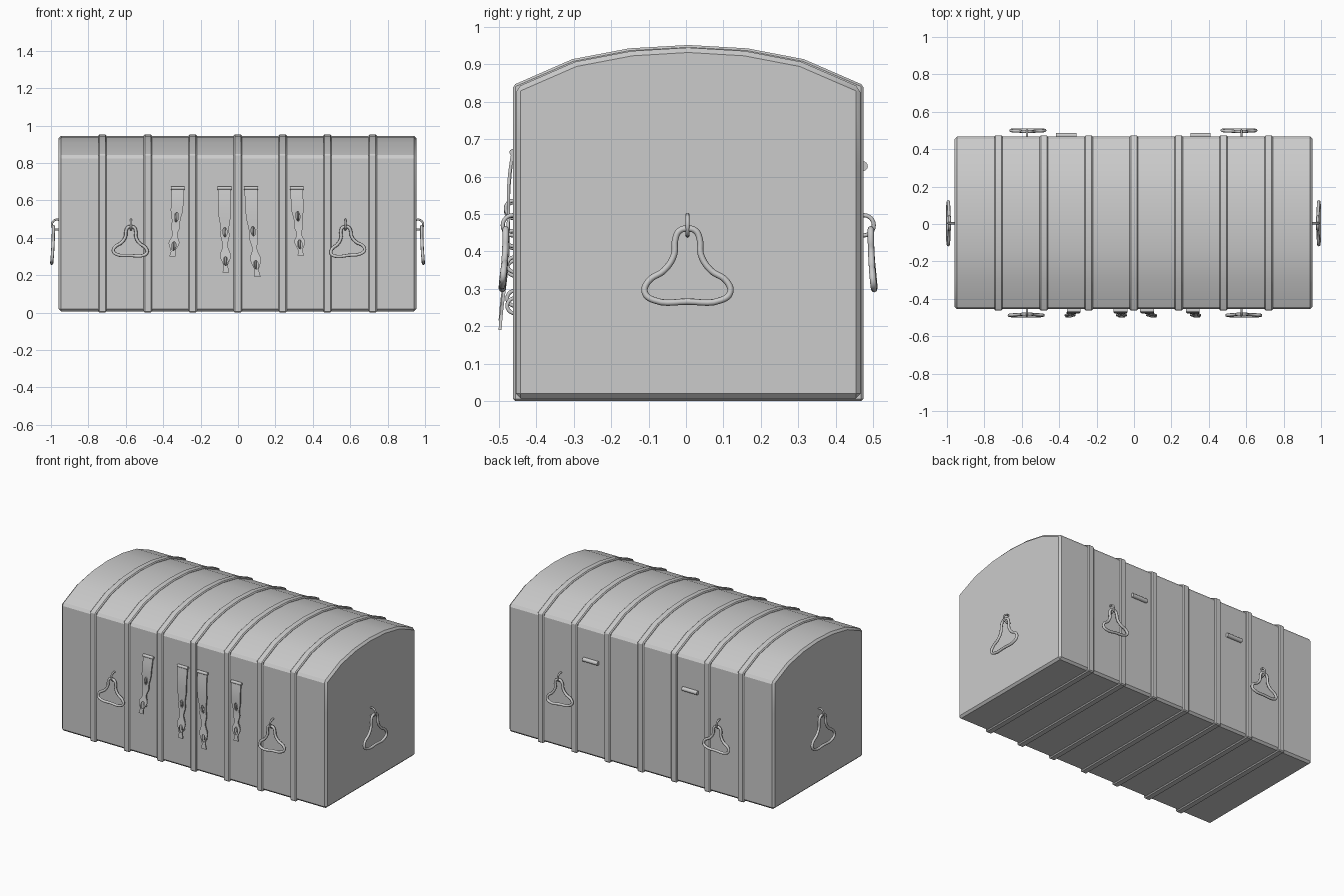
import bpy, bmesh, math
from mathutils import Vector

if "Cube" in bpy.data.objects:
    bpy.data.objects.remove(bpy.data.objects["Cube"])

YF, YB = -0.455, 0.467      # front and back walls
XL, XR = -0.96, 0.955       # end walls
SEAM = 0.63
PROFILE = [(YF, .007), (YB, .007), (YB, .838), (.308, .907), (.157, .936), (.006, .945),
           (-.145, .936), (-.297, .907), (YF, .838)]


def prism(profile, x0, x1, bevel):
    bm = bmesh.new()
    a = [bm.verts.new((x0, y, z)) for y, z in profile]
    b = [bm.verts.new((x1, y, z)) for y, z in profile]
    n = len(a)
    bm.faces.new(a)
    bm.faces.new(b[::-1])
    for i in range(n):
        j = (i + 1) % n
        bm.faces.new((a[i], b[i], b[j], a[j]))
    bmesh.ops.recalc_face_normals(bm, faces=bm.faces)
    edges = [e for e in bm.edges if e.calc_face_angle(0) > 0.5]
    bmesh.ops.bevel(bm, geom=edges, offset=bevel, segments=1, affect='EDGES', profile=0.5)
    return bm


def smooth(ob, angle=30):
    bpy.ops.object.select_all(action='DESELECT')
    ob.select_set(True)
    bpy.context.view_layer.objects.active = ob
    bpy.ops.object.shade_smooth_by_angle(angle=math.radians(angle))


def add_mesh(name, bm):
    me = bpy.data.meshes.new(name)
    bm.to_mesh(me)
    bm.free()
    ob = bpy.data.objects.new(name, me)
    bpy.context.collection.objects.link(ob)
    smooth(ob)
    return ob


def curve_to_mesh(name, cu):
    ob = bpy.data.objects.new(name, cu)
    bpy.context.collection.objects.link(ob)
    bpy.ops.object.select_all(action='DESELECT')
    ob.select_set(True)
    bpy.context.view_layer.objects.active = ob
    bpy.ops.object.convert(target='MESH')
    return bpy.context.view_layer.objects.active


# chest body, split at the seam into base and lid
for name, lower in (("chest_base", True), ("chest_lid", False)):
    bm = prism(PROFILE, XL, XR, 0.013)
    cut = bmesh.ops.bisect_plane(bm, geom=bm.verts[:] + bm.edges[:] + bm.faces[:],
                                 plane_co=(0, 0, SEAM), plane_no=(0, 0, 1),
                                 clear_outer=lower, clear_inner=not lower)
    rim = [g for g in cut['geom_cut'] if isinstance(g, bmesh.types.BMEdge)]
    bmesh.ops.holes_fill(bm, edges=rim, sides=0)
    bmesh.ops.recalc_face_normals(bm, faces=bm.faces)
    add_mesh(name, bm)

# seven bands wrapped round the chest
T = 0.007
BAND = [(y + T * (1 if y > .1 else -1 if y < -.1 else 0), z + T * (1 if z > .5 else -1))
        for y, z in PROFILE]
for i, x in enumerate((-.725, -.482, -.242, -.001, .239, .478, .72)):
    add_mesh(f"band_{i + 1}", prism(BAND, x - .022, x + .022, 0.006))


def ring(name, loc, rz, major, minor):
    bpy.ops.mesh.primitive_torus_add(major_segments=24, minor_segments=8, location=loc,
                                     rotation=(0, math.pi / 2, rz),
                                     major_radius=major, minor_radius=minor)
    ob = bpy.context.object
    ob.name = name
    smooth(ob, 60)


# hanging triangular pulls, each on a ring set into the wall
HALF = [(.022, .002), (.033, -.022), (.036, -.062), (.062, -.103), (.105, -.133),
        (.114, -.163), (.09, -.183)]
LOOP = [(0, .008)] + HALF + [(0, -.187)] + [(-x, z) for x, z in HALF[::-1]]


def handle(name, x, y, rz, size, tilt):
    out = Vector((math.sin(rz), -math.cos(rz), 0))
    wall = Vector((x, y, 0))
    ring(name + "_ring", wall + out * .008 + Vector((0, 0, .470)), rz, .027, .0055)
    cu = bpy.data.curves.new(name, 'CURVE')
    cu.dimensions = '3D'
    cu.resolution_u = 5
    cu.bevel_depth = .0085
    cu.bevel_resolution = 2
    sp = cu.splines.new('BEZIER')
    sp.bezier_points.add(len(LOOP) - 1)
    for p, (u, v) in zip(sp.bezier_points, LOOP):
        p.co = (u * size, -.009 * (v / -.187) ** 2, v * size)
        p.handle_left_type = p.handle_right_type = 'AUTO'
    sp.use_cyclic_u = True
    ob = curve_to_mesh(name, cu)
    ob.location = wall + out * .027 + Vector((0, 0, .453))
    ob.rotation_euler = (0, math.radians(tilt), rz)
    smooth(ob, 60)


handle("handle_right", XR, .004, math.pi / 2, 1, 0)
handle("handle_left", XL, .004, -math.pi / 2, 1, 0)
for side, y, rz in (("front", YF, 0), ("back", YB, math.pi)):
    handle(f"handle_{side}_left", -.572, y, rz, .79, 2)
    handle(f"handle_{side}_right", .574, y, rz, .79, -6)

# hinge barrels on the back and at the top of the front hasps
def barrel(name, loc, length, r):
    bpy.ops.mesh.primitive_cylinder_add(vertices=16, radius=r, depth=length, location=loc,
                                        rotation=(0, math.pi / 2, 0))
    bpy.context.object.name = name
    smooth(bpy.context.object, 40)


for x in (-.362, .356):
    barrel("back_hinge", (x, .473, .628), .108, .013)

# hasps: tapering straps with two oval slots
WIDTHS = [(0, .034), (.3, .033), (.5, .022), (.56, .024), (.68, .013), (.8, .029),
          (.93, .012), (1, .017)]


def half_width(t):
    for (t0, w0), (t1, w1) in zip(WIDTHS, WIDTHS[1:]):
        if t <= t1:
            k = (t - t0) / (t1 - t0)
            return w0 + (w1 - w0) * (1 - math.cos(math.pi * k)) / 2
    return WIDTHS[-1][1]


def hasp(x, bottom, skew, slot1, slot2):
    top = .665
    length = top - bottom
    n = 30
    ts = [i / n for i in range(n + 1)]
    outline = [(half_width(t), -t * length) for t in ts]
    outline += [(-w, v) for w, v in outline[::-1]]
    cu = bpy.data.curves.new("hasp", 'CURVE')
    cu.dimensions = '2D'
    cu.fill_mode = 'BOTH'
    cu.extrude = .004
    loops = [outline]
    for z, w, h in ((slot1, .011, .026), (slot2, .012, .024)):
        loops.append([(w * math.cos(a * math.pi / 8), z - top + h * math.sin(a * math.pi / 8))
                      for a in range(16)])
    for pts in loops:
        sp = cu.splines.new('POLY')
        sp.points.add(len(pts) - 1)
        for p, (u, v) in zip(sp.points, pts):
            p.co = (u, v, 0, 1)
        sp.use_cyclic_u = True
    ob = curve_to_mesh("hasp", cu)
    for v in ob.data.vertices:      # stand upright, lean outward and skew the tail
        u, d, h = v.co
        t = -d / length
        v.co = (x + u + skew * t ** 1.5,
                -.463 - .03 * t - .004 * math.sin(t * 8) - h, top + d)
    smooth(ob)
    barrel("hasp_pin", (x, -.463, top), .074, .009)
    ring("hasp_staple", (x + skew * .3, -.461, slot1), 0, .021, .005)
    ring("hasp_catch", (x + skew * .7, -.458, slot2), 0, .02, .005)


hasp(-.322, .30, -.028, .51, .355)
hasp(-.073, .215, .008, .43, .275)
hasp(.069, .19, .035, .435, .255)
hasp(.314, .305, .022, .515, .365)
